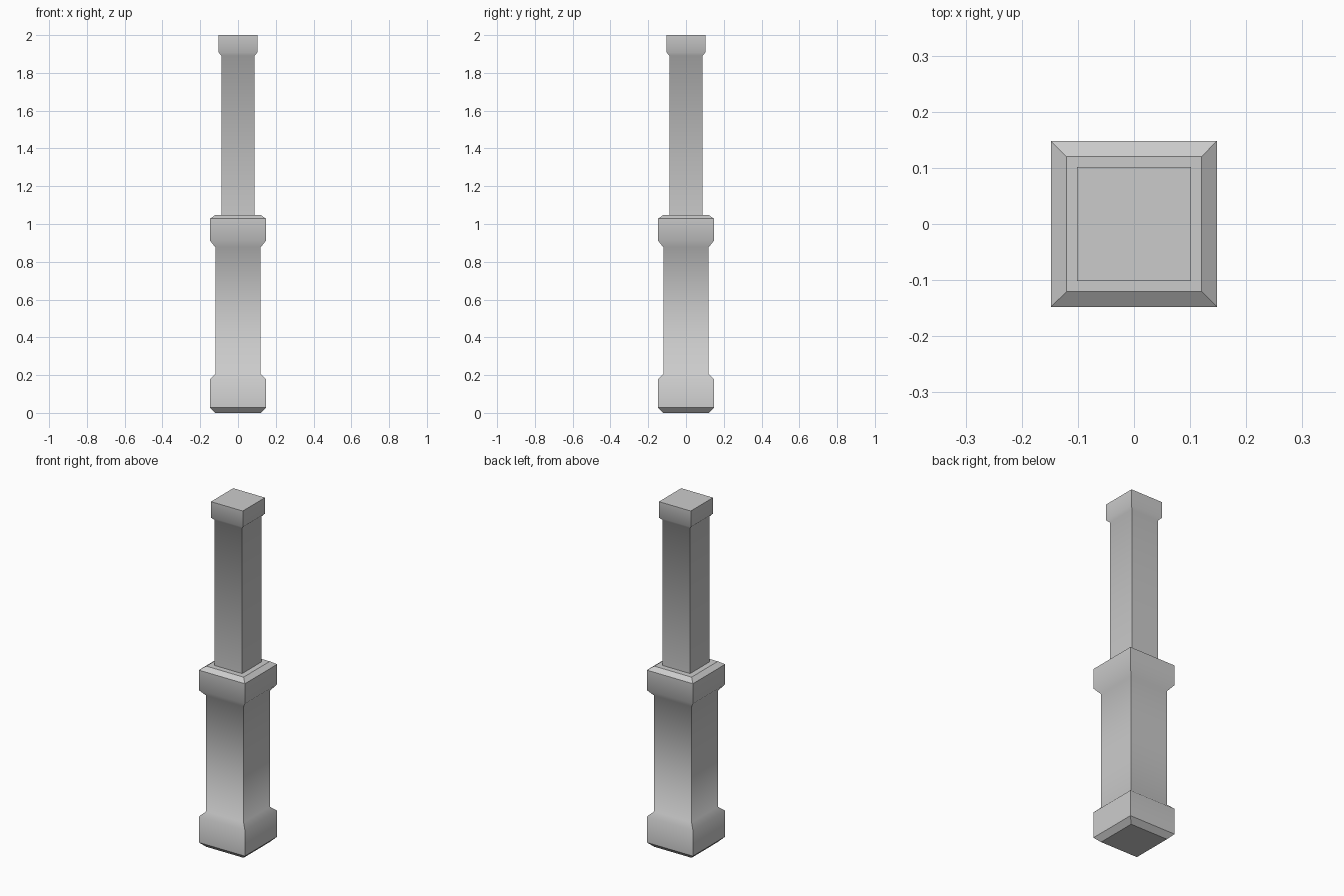
import bpy
import bmesh

default = bpy.data.objects.get("Cube")
if default:
    bpy.data.objects.remove(default, do_unlink=True)

stone = bpy.data.materials.new("grey stone")
stone.use_nodes = True
colour = (0.6, 0.6, 0.6, 1)
stone.diffuse_color = colour
stone.node_tree.nodes["Principled BSDF"].inputs["Base Color"].default_value = colour


def square_post(name, profile, sharp_rings):
    """Stack square rings of (half width, height); shade smooth between the sharp rings."""
    bm = bmesh.new()
    corners = [(-1, -1), (1, -1), (1, 1), (-1, 1)]
    rings = [[bm.verts.new((w * x, w * y, z)) for x, y in corners] for w, z in profile]
    bm.faces.new(rings[0][::-1])
    bm.faces.new(rings[-1])
    for low, high in zip(rings, rings[1:]):
        for i in range(4):
            j = (i + 1) % 4
            bm.faces.new((low[i], low[j], high[j], high[i]))
            bm.edges.get((low[i], high[i])).smooth = False
    for r in sharp_rings:
        for i in range(4):
            bm.edges.get((rings[r][i], rings[r][(i + 1) % 4])).smooth = False
    for face in bm.faces:
        face.smooth = True
    mesh = bpy.data.meshes.new(name)
    bm.to_mesh(mesh)
    bm.free()
    mesh.materials.append(stone)
    obj = bpy.data.objects.new(name, mesh)
    bpy.context.collection.objects.link(obj)
    return obj


# Wide lower post with a bevelled foot and collar
square_post("lower_post", [
    (0.12, 0), (0.148, 0.028), (0.148, 0.178), (0.12, 0.205),
    (0.12, 0.877), (0.148, 0.912), (0.148, 1.028), (0.12, 1.048),
], [0, 1, 6, 7])

# Slim upper post with a square cap
square_post("upper_post", [
    (0.088, 1.04), (0.088, 1.892), (0.102, 1.907), (0.102, 2),
], [0, 3])
